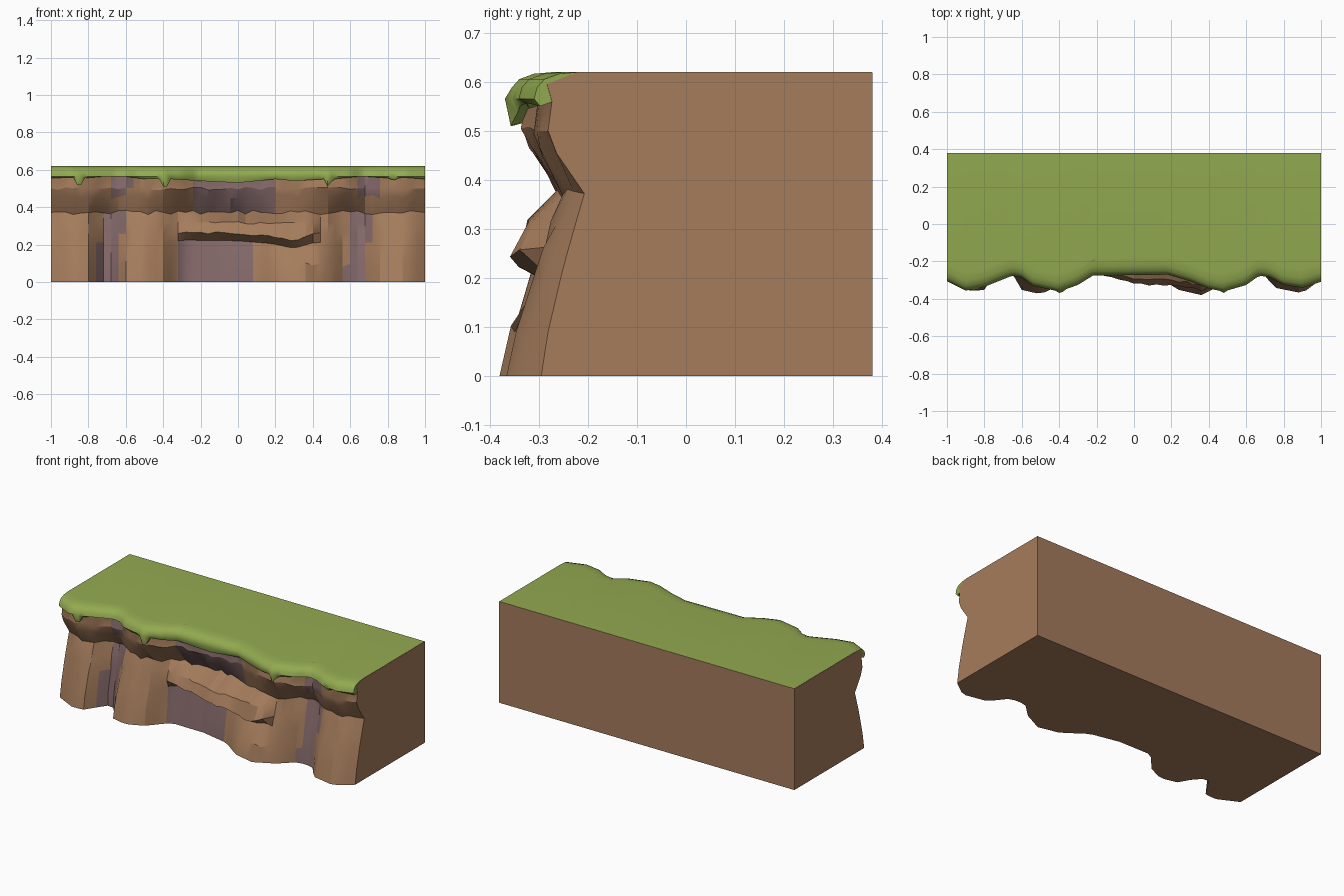
import bpy, bmesh, math, random
from mathutils import Vector

random.seed(4)
cube = bpy.data.objects.get("Cube")
if cube:
    bpy.data.objects.remove(cube, do_unlink=True)


def material(name, r, g, b):
    mat = bpy.data.materials.new(name)
    mat.use_nodes = True
    mat.diffuse_color = (r, g, b, 1)
    mat.node_tree.nodes["Principled BSDF"].inputs["Base Color"].default_value = (r, g, b, 1)
    return mat


brown = material("brown rock", .376, .202, .107)
mauve = material("mauve rock", .235, .142, .145)
green = material("grass green", .29, .40, .08)

# Contours along the length: (x, value)
BASE = [(-1, -.295), (-.87, -.36), (-.79, -.35), (-.73, -.23), (-.66, -.24), (-.61, -.35),
        (-.5, -.375), (-.4, -.33), (-.3, -.215), (-.08, -.217), (.1, -.255), (.23, -.35),
        (.36, -.38), (.48, -.32), (.57, -.235), (.67, -.237), (.75, -.34), (.9, -.37), (1, -.295)]
RIM = [(-1, -.3), (-.9, -.35), (-.8, -.33), (-.65, -.27), (-.6, -.28), (-.54, -.325),
       (-.4, -.355), (-.3, -.32), (-.22, -.27), (.18, -.265), (.3, -.3), (.4, -.34),
       (.48, -.355), (.6, -.32), (.67, -.27), (.73, -.28), (.8, -.32), (.9, -.335), (1, -.303)]
HEM = [(-1, .555), (-.88, .56), (-.85, .5), (-.82, .555), (-.65, .57), (-.5, .55), (-.42, .55),
       (-.39, .49), (-.36, .55), (-.2, .54), (0, .53), (.2, .55), (.3, .54), (.46, .55),
       (.48, .51), (.51, .55), (.66, .565), (.81, .555), (.83, .54), (.87, .56), (1, .55)]
LIP = [(-.36, -.24), (-.15, -.28), (0, -.32), (.2, -.33), (.4, -.36)]
LIP_HEIGHT = [(-.36, .265), (0, .26), (.18, .245), (.3, .22), (.42, .255)]


def sample(curve, x):
    """Linear value of a contour at x."""
    if x <= curve[0][0]:
        return curve[0][1]
    for (x0, v0), (x1, v1) in zip(curve, curve[1:]):
        if x <= x1:
            return v0 + (v1 - v0) * (x - x0) / (x1 - x0)
    return curve[-1][1]


def mix(a, b, t):
    return a + (b - a) * t


def loft(name, xs, profile, mats, angle, rule=None):
    """Closed solid skinned through one (y, z) profile per x."""
    bm = bmesh.new()
    rings = [[bm.verts.new((x, y, z)) for y, z in profile(x)] for x in xs]
    count = len(rings[0])
    for a, b in zip(rings, rings[1:]):
        for i in range(count):
            j = (i + 1) % count
            bm.faces.new((a[i], a[j], b[j], b[i]))
    bm.faces.new(rings[0])
    bm.faces.new(rings[-1])
    bmesh.ops.recalc_face_normals(bm, faces=bm.faces)
    if rule:
        for face in bm.faces:
            face.material_index = rule(face)
    mesh = bpy.data.meshes.new(name)
    bm.to_mesh(mesh)
    bm.free()
    for mat in mats:
        mesh.materials.append(mat)
    obj = bpy.data.objects.new(name, mesh)
    bpy.context.collection.objects.link(obj)
    bpy.ops.object.select_all(action='DESELECT')
    obj.select_set(True)
    bpy.context.view_layer.objects.active = obj
    bpy.ops.object.shade_smooth_by_angle(angle=math.radians(angle))
    return obj


def cliff_profile(x):
    base, rim = sample(BASE, x), sample(RIM, x)
    crease = -.19 + .9 * ((base + rim) / 2 + .28)
    rough = 0 if abs(x) > .99 else 1

    def jit(size):
        return rough * random.uniform(-size, size)

    def wall(z):
        return mix(base, crease, (z / .37) ** 1.3)

    # The ledge fades in between the two end buttresses
    ledge = max(0, min(1, (x + .37) / .07, (.44 - x) / .06))
    under_z = mix(.21, sample(LIP_HEIGHT, x) - .04, ledge)
    lip_z = mix(.26, sample(LIP_HEIGHT, x), ledge)
    lip = mix(wall(.26), sample(LIP, x), ledge)
    shelf = mix(wall(.315), sample(LIP, x) + .03, ledge)
    under = mix(wall(under_z), max(wall(under_z), -.27), ledge)
    front = [(base, 0), (wall(.09) + jit(.006), .09 + jit(.015)),
             (under + jit(.004), under_z), (lip + jit(.006), lip_z + jit(.006)),
             (shelf + jit(.006), .315 + jit(.008)),
             (crease + jit(.006), .372 + jit(.012)),
             (mix(crease, rim + .02, .75) + jit(.007), .455 + jit(.014)),
             (rim + .022 + jit(.005), .5 + jit(.008)),
             (rim + .03, .56), (rim + .02, .595), (rim + .08, .619)]
    return [(.38, 0)] + front + [(.38, .619)]


def rock_colour(face):
    """Mauve in the two slanting gullies, the hollow and under the overhang."""
    c = face.calc_center_median()
    if face.normal.y > -.15 or c.y > -.1 or abs(face.normal.x) > .99:
        return 0
    gullies = (mix(-.72, -.62, c.z / .6), mix(.61, .71, c.z / .6))
    in_gully = min(abs(c.x - g) for g in gullies) < .055 and not .36 < c.z < .46
    hollow = -.33 < c.x < .09 and c.z < .23
    overhang = -.22 < c.x < .19 and c.z > .39
    return int(in_gully or hollow or overhang)


def grass_profile(x):
    rim, hem = sample(RIM, x), sample(HEM, x)
    drip = .008 if hem < .52 else 0
    return [(.379, .62), (rim + .09, .62), (rim + .045, .616), (rim + .015, .605),
            (rim, .588), (rim - .006 - drip, .565), (rim + .006 - drip, hem),
            (rim + .035, hem + .01), (rim + .05, .6), (rim + .1, .612), (.379, .612)]


# Rock body with its ledge and creases
loft("cliff_rock", [i / 25 for i in range(-25, 26)], cliff_profile,
     [brown, mauve], 24, rock_colour)

# Turf cover with a hanging, dripping rim
loft("grass_cover", [.999 * i / 50 for i in range(-50, 51)], grass_profile, [green], 50)
